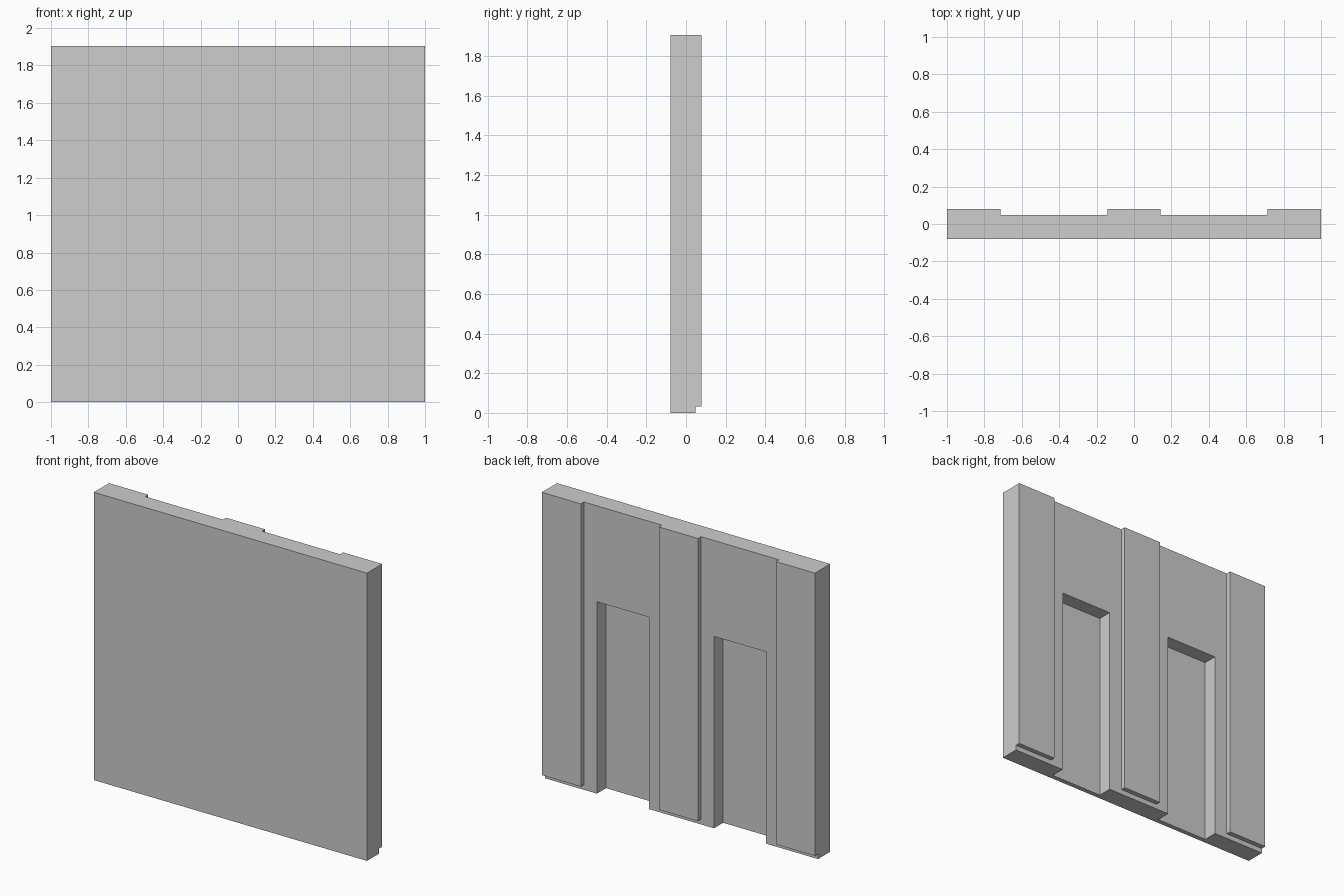
import bpy
import bmesh
from mathutils import Vector

if "Cube" in bpy.data.objects:
    bpy.data.objects.remove(bpy.data.objects["Cube"])

WIDTH, HEIGHT = 2.0, 1.905
FRONT, BACK = -0.0794, 0.0476        # wall faces
PILASTER_BACK = 0.0794
RECESS_FLOOR = -0.0476
PILASTER_HALF = 0.143
PILASTER_BOTTOM = 0.033
DOOR_X, DOOR_HALF, DOOR_TOP = 0.4286, 0.1905, 1.27

grey = bpy.data.materials.new("light_grey")
grey.diffuse_color = (0.61, 0.61, 0.61, 1.0)
grey.use_nodes = True
grey.node_tree.nodes["Principled BSDF"].inputs["Base Color"].default_value = grey.diffuse_color


def box(name, lo, hi, open_front=False):
    """Axis-aligned box between two corners."""
    lo, hi = Vector(lo), Vector(hi)
    bm = bmesh.new()
    bmesh.ops.create_cube(bm, size=1.0)
    for v in bm.verts:
        v.co = Vector([(lo[i] + hi[i]) / 2 + v.co[i] * (hi[i] - lo[i]) for i in range(3)])
    bm.normal_update()
    if open_front:
        hidden = [f for f in bm.faces if f.normal.y < -0.9]
        bmesh.ops.delete(bm, geom=hidden, context='FACES_ONLY')
    mesh = bpy.data.meshes.new(name)
    bm.to_mesh(mesh)
    bm.free()
    mesh.materials.append(grey)
    obj = bpy.data.objects.new(name, mesh)
    bpy.context.collection.objects.link(obj)
    return obj


# Main wall slab
wall = box("wall", (-WIDTH / 2, FRONT, 0), (WIDTH / 2, BACK, HEIGHT))

# Two door recesses cut into the back, open at the floor
for side, x in (("left", -DOOR_X), ("right", DOOR_X)):
    cutter = box("door_recess_cutter_" + side,
                 (x - DOOR_HALF, RECESS_FLOOR, -0.2),
                 (x + DOOR_HALF, 0.3, DOOR_TOP))
    cutter.hide_render = True
    cutter.hide_viewport = True
    cutter.display_type = 'WIRE'
    mod = wall.modifiers.new("door_recess_" + side, 'BOOLEAN')
    mod.operation = 'DIFFERENCE'
    mod.solver = 'EXACT'
    mod.object = cutter

# Three shallow pilasters on the back, stopping just above the floor
for name, x in (("left", -1 + PILASTER_HALF), ("middle", 0.0), ("right", 1 - PILASTER_HALF)):
    box("pilaster_" + name,
        (x - PILASTER_HALF, BACK, PILASTER_BOTTOM),
        (x + PILASTER_HALF, PILASTER_BACK, HEIGHT), open_front=True)
